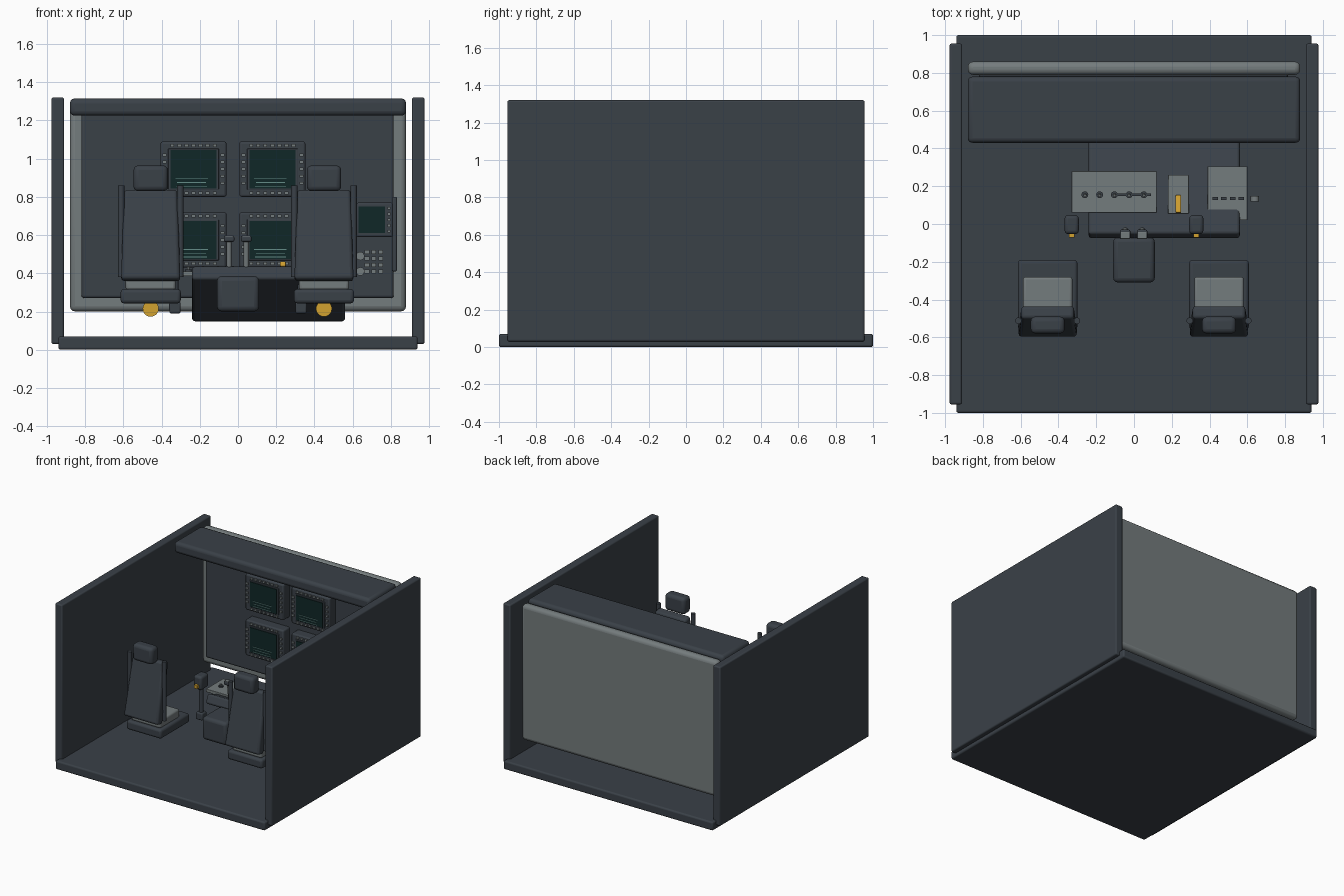
import bpy, bmesh, math
from mathutils import Matrix, Vector

if "Cube" in bpy.data.objects:
    bpy.data.objects.remove(bpy.data.objects["Cube"])


def material(name, rgb):
    m = bpy.data.materials.new(name)
    m.use_nodes = True
    m.diffuse_color = (*rgb, 1)
    m.node_tree.nodes["Principled BSDF"].inputs["Base Color"].default_value = (*rgb, 1)
    return m


SLATE = material("dark slate", (0.042, 0.052, 0.064))
GREY = material("mid grey", (0.175, 0.2, 0.205))
GLASS = material("dark teal screen", (0.005, 0.02, 0.02))
TEXT = material("pale teal", (0.13, 0.27, 0.25))
YELLOW = material("amber yellow", (0.65, 0.36, 0.03))


def finish(bm, name, mat, bevel=0.0):
    me = bpy.data.meshes.new(name)
    bm.to_mesh(me)
    bm.free()
    ob = bpy.data.objects.new(name, me)
    bpy.context.collection.objects.link(ob)
    me.materials.append(mat)
    if bevel:
        mod = ob.modifiers.new("bevel", "BEVEL")
        mod.width = bevel
        mod.segments = 3
    bpy.ops.object.select_all(action="DESELECT")
    ob.select_set(True)
    bpy.context.view_layer.objects.active = ob
    bpy.ops.object.shade_smooth_by_angle(angle=math.radians(35))
    return ob


def box(name, centre, size, mat, bevel=0.0, tilt=0, taper=1.0):
    """Box tilted about x in degrees; taper narrows the top in x."""
    bm = bmesh.new()
    bmesh.ops.create_cube(bm, size=1)
    for v in bm.verts:
        if v.co.z > 0:
            v.co.x *= taper
        v.co = Vector(a * b for a, b in zip(v.co, size))
    ob = finish(bm, name, mat, bevel)
    ob.location = centre
    ob.rotation_euler.x = math.radians(tilt)
    return ob


def span(name, x, y, z, mat, bevel=0.0):
    """Box given by its extents."""
    ends = (x, y, z)
    return box(name, [(a + b) / 2 for a, b in ends], [b - a for a, b in ends], mat, bevel)


def rod(name, start, end, r, mat, r2=None):
    """Cylinder or cone between two points."""
    a, b = Vector(start), Vector(end)
    bm = bmesh.new()
    bmesh.ops.create_cone(bm, cap_ends=True, segments=20, radius1=r,
                          radius2=r if r2 is None else r2, depth=(b - a).length)
    turn = (b - a).to_track_quat("Z", "Y").to_matrix().to_4x4()
    bm.transform(Matrix.Translation((a + b) / 2) @ turn)
    return finish(bm, name, mat)


def grid(name, points, size, mat):
    """Many equal small blocks joined in one object."""
    bm = bmesh.new()
    for p in points:
        bmesh.ops.create_cube(bm, size=1, matrix=Matrix.Translation(p) @ Matrix.Diagonal((*size, 1)))
    return finish(bm, name, mat)


# Room shell
span("floor", (-0.94, 0.94), (-1, 1), (0, 0.07), SLATE, 0.012)
for side, s in (("left", 1), ("right", -1)):
    box(side + "_wall", (s * 0.943, 0, 0.675), (0.066, 1.91, 1.29), SLATE, 0.01)

# Instrument wall and hood
span("back_panel", (-0.88, 0.88), (0.79, 0.86), (0.2, 1.3), GREY, 0.028)
span("panel_face", (-0.82, 0.815), (0.75, 0.8), (0.27, 1.27), SLATE, 0.015)
span("hood", (-0.88, 0.88), (0.43, 0.78), (1.225, 1.315), SLATE, 0.025)


# Displays with a border of keys
def display(name, cx, cz):
    box(name + "_bezel", (cx, 0.715, cz), (0.345, 0.09, 0.29), SLATE, 0.012)
    box(name + "_frame", (cx, 0.668, cz), (0.265, 0.012, 0.215), SLATE, 0.004)
    box(name + "_screen", (cx, 0.66, cz), (0.24, 0.008, 0.2), GLASS)
    keys = [(cx + i * 0.037, 0.667, cz + s * 0.124) for i in range(-3, 4) for s in (-1, 1)]
    keys += [(cx + s * 0.152, 0.667, cz + i * 0.037) for i in range(-2, 3) for s in (-1, 1)]
    grid(name + "_keys", keys, (0.02, 0.012, 0.015), GREY)
    for i, w in enumerate((0.17, 0.15, 0.16)):
        box(name + "_line", (cx - 0.01, 0.655, cz - 0.05 - i * 0.02), (w, 0.004, 0.004), TEXT)


for row, cz in (("upper", 0.945), ("lower", 0.575)):
    for side, cx in (("right", -0.233), ("left", 0.18)):
        display(f"{row}_{side}_display", cx, cz)

# Side instruments on the left
span("side_strip", (0.805, 0.832), (0.7, 0.76), (0.41, 0.8), SLATE, 0.008)
span("side_bezel", (0.62, 0.81), (0.69, 0.76), (0.59, 0.77), SLATE, 0.01)
span("side_screen", (0.63, 0.77), (0.683, 0.692), (0.61, 0.75), GLASS)
grid("side_keys", [(0.79, 0.687, 0.62 + i * 0.03) for i in range(5)], (0.015, 0.012, 0.014), GREY)
grid("keypad", [(0.675 + i * 0.036, 0.742, 0.41 + j * 0.034) for i in range(3) for j in range(4)],
     (0.024, 0.02, 0.02), GREY)
for z in (0.41, 0.49):
    rod("side_knob", (0.64, 0.12, z), (0.64, 0.147, z), 0.022, GREY)

# Sloping console and storage box
box("console", (0.16, 0.208, 0.292), (0.8, 0.59, 0.076), SLATE, 0.015, tilt=-22.5)
span("storage_box", (-0.11, 0.11), (-0.31, -0.07), (0.2, 0.385), SLATE, 0.025)

# Control plates with switches
span("switch_plate", (-0.33, 0.12), (0.06, 0.28), (0.385, 0.41), GREY, 0.003)
span("lever_plate", (0.18, 0.29), (0.055, 0.26), (0.385, 0.41), GREY, 0.003)
span("key_plate", (0.39, 0.6), (0.02, 0.305), (0.36, 0.388), GREY, 0.003)
for i in range(5):
    x = -0.26 + i * 0.078
    rod("toggle_base", (x, 0.155, 0.405), (x, 0.155, 0.42), 0.018, SLATE)
    rod("toggle_tip", (x, 0.155, 0.42), (x, 0.15, 0.435), 0.008, GREY)
span("slide_track", (-0.1, 0.09), (0.148, 0.162), (0.408, 0.418), SLATE)
grid("plate_keys", [(0.43 + i * 0.046, 0.135, 0.39) for i in range(4)], (0.03, 0.014, 0.014), SLATE)
box("gear_lever", (0.235, 0.105, 0.44), (0.03, 0.095, 0.026), YELLOW, 0.006, tilt=-12)

# Throttle levers
for x in (-0.047, 0.043):
    rod("throttle_rod", (x, -0.03, 0.4), (x, -0.05, 0.57), 0.014, GREY)
    box("throttle_head", (x, -0.055, 0.58), (0.055, 0.05, 0.03), SLATE, 0.008)
    box("throttle_cap", (x, -0.06, 0.594), (0.046, 0.035, 0.008), GREY, 0.002)

# Control sticks
for s in (-1, 1):
    x = s * 0.33
    span("stick_base", (x - 0.03, x + 0.03), (-0.03, 0.03), (0.19, 0.25), SLATE, 0.01)
    rod("stick_post", (x, 0, 0.22), (x, 0, 0.46), 0.018, SLATE)
    box("stick_grip", (x, -0.003, 0.5), (0.075, 0.1, 0.11), SLATE, 0.018)
    box("stick_trigger", (x, -0.06, 0.475), (0.03, 0.025, 0.03), YELLOW, 0.004)


# Seats
def seat(side, x):
    box(side + "_seat_base", (x, -0.375, 0.28), (0.315, 0.37, 0.075), SLATE, 0.018)
    box(side + "_seat_cushion", (x, -0.405, 0.345), (0.262, 0.25, 0.07), GREY, 0.015)
    box(side + "_seat_back", (x, -0.516, 0.598), (0.31, 0.07, 0.48), SLATE, 0.018, -12, 0.9)
    box(side + "_headrest", (x, -0.535, 0.897), (0.18, 0.09, 0.135), SLATE, 0.025)
    for s in (-1, 1):
        rod(side + "_seat_rail", (x + s * 0.155, -0.512, 0.38), (x + s * 0.155, -0.512, 0.86), 0.017, SLATE)
    rod(side + "_seat_handle", (x, -0.225, 0.215), (x, -0.2, 0.215), 0.042, YELLOW)


seat("right", -0.457)
seat("left", 0.45)
